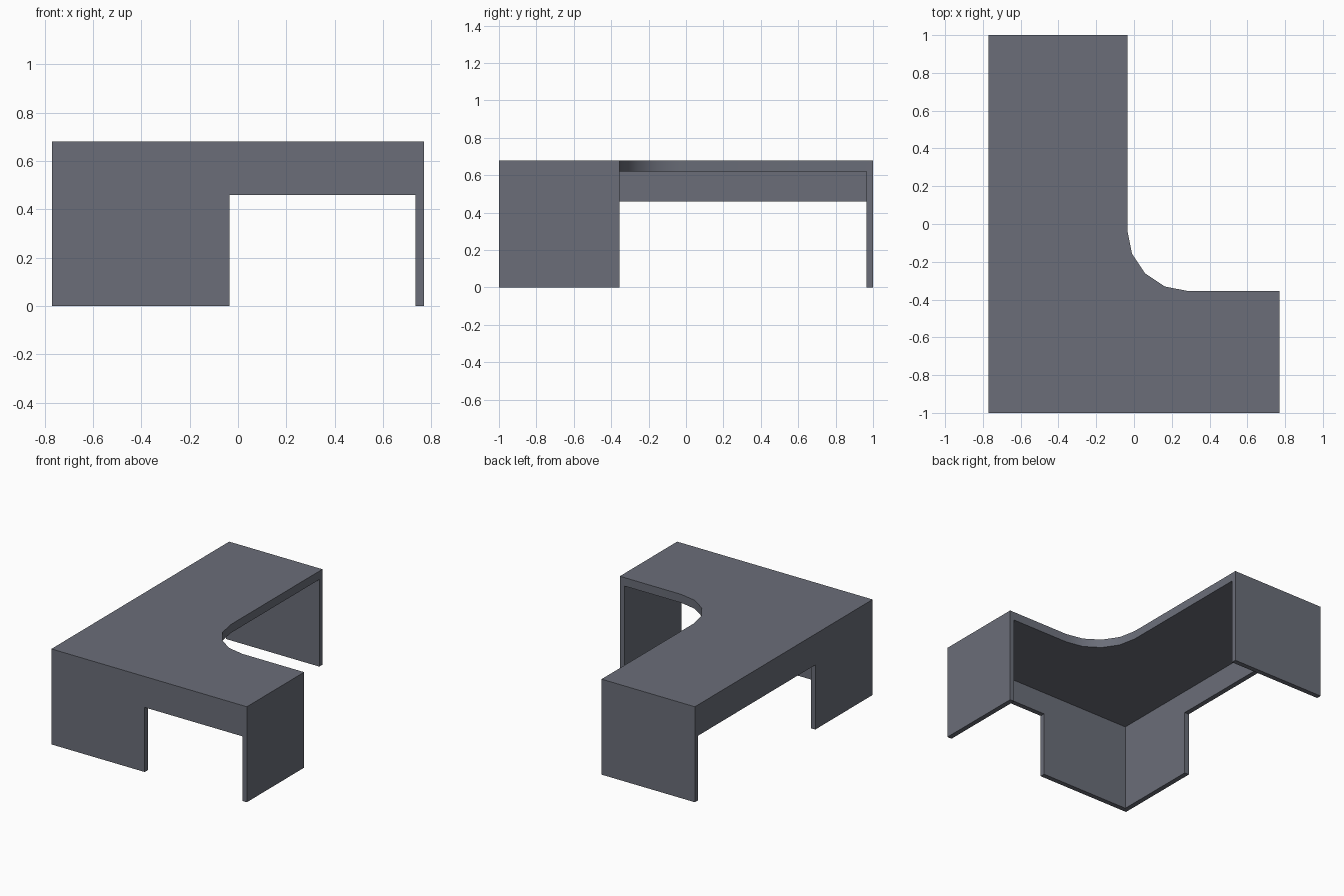
import bpy
import bmesh
import math

if "Cube" in bpy.data.objects:
    bpy.data.objects.remove(bpy.data.objects["Cube"])

W, D, H = 0.77, 1.0, 0.68        # half width, half depth, height
T, TOP = 0.035, 0.06             # panel and worktop thickness
IX, IY, R = -0.035, -0.355, 0.32  # inner corner of the L and its radius
APRON = 0.46                     # underside of the modesty panels

slate = bpy.data.materials.new("slate grey")
slate.diffuse_color = (0.145, 0.155, 0.19, 1)
slate.use_nodes = True
slate.node_tree.nodes["Principled BSDF"].inputs["Base Color"].default_value = slate.diffuse_color


def prism(name, outline, z0, z1):
    """Extrude a flat outline from z0 to z1."""
    bm = bmesh.new()
    face = bm.faces.new([bm.verts.new((x, y, z0)) for x, y in outline])
    ext = bmesh.ops.extrude_face_region(bm, geom=[face])
    for v in ext["geom"]:
        if isinstance(v, bmesh.types.BMVert):
            v.co.z = z1
    bmesh.ops.recalc_face_normals(bm, faces=bm.faces)
    mesh = bpy.data.meshes.new(name)
    bm.to_mesh(mesh)
    bm.free()
    mesh.materials.append(slate)
    obj = bpy.data.objects.new(name, mesh)
    bpy.context.collection.objects.link(obj)
    return obj


def carve(body, name, x0, x1, y0, y1, z1):
    """Cut a box open at the floor out of the body."""
    cutter = prism(name, [(x0, y0), (x1, y0), (x1, y1), (x0, y1)], -0.1, z1)
    cutter.hide_render = True
    mod = body.modifiers.new(name, 'BOOLEAN')
    mod.operation, mod.solver, mod.object = 'DIFFERENCE', 'EXACT', cutter
    bpy.ops.object.modifier_apply(modifier=mod.name)
    bpy.data.objects.remove(cutter)


# L-shaped body with a rounded inner corner
arc = [(IX + R - R * math.cos(a), IY + R - R * math.sin(a))
       for a in (math.radians(90 - 22.5 * i) for i in range(5))]
outline = [(-W, -D), (W, -D), (W, IY)] + arc + [(IX, D), (-W, D)]
desk = prism("corner_desk", outline, 0, H)
bpy.context.view_layer.objects.active = desk
desk.select_set(True)

# Hollow below the worktop, leaving the outer panels
carve(desk, "hollow", -W + T, W - T, -D + T, D - T, H - TOP)
# Openings under the front and left modesty panels
carve(desk, "front_opening", IX, W - T, -D - 0.1, -D + T + 0.05, APRON)
carve(desk, "left_opening", -W - 0.1, -W + T + 0.05, IY, D - T, APRON)

bpy.ops.object.shade_smooth_by_angle(angle=math.radians(30))
